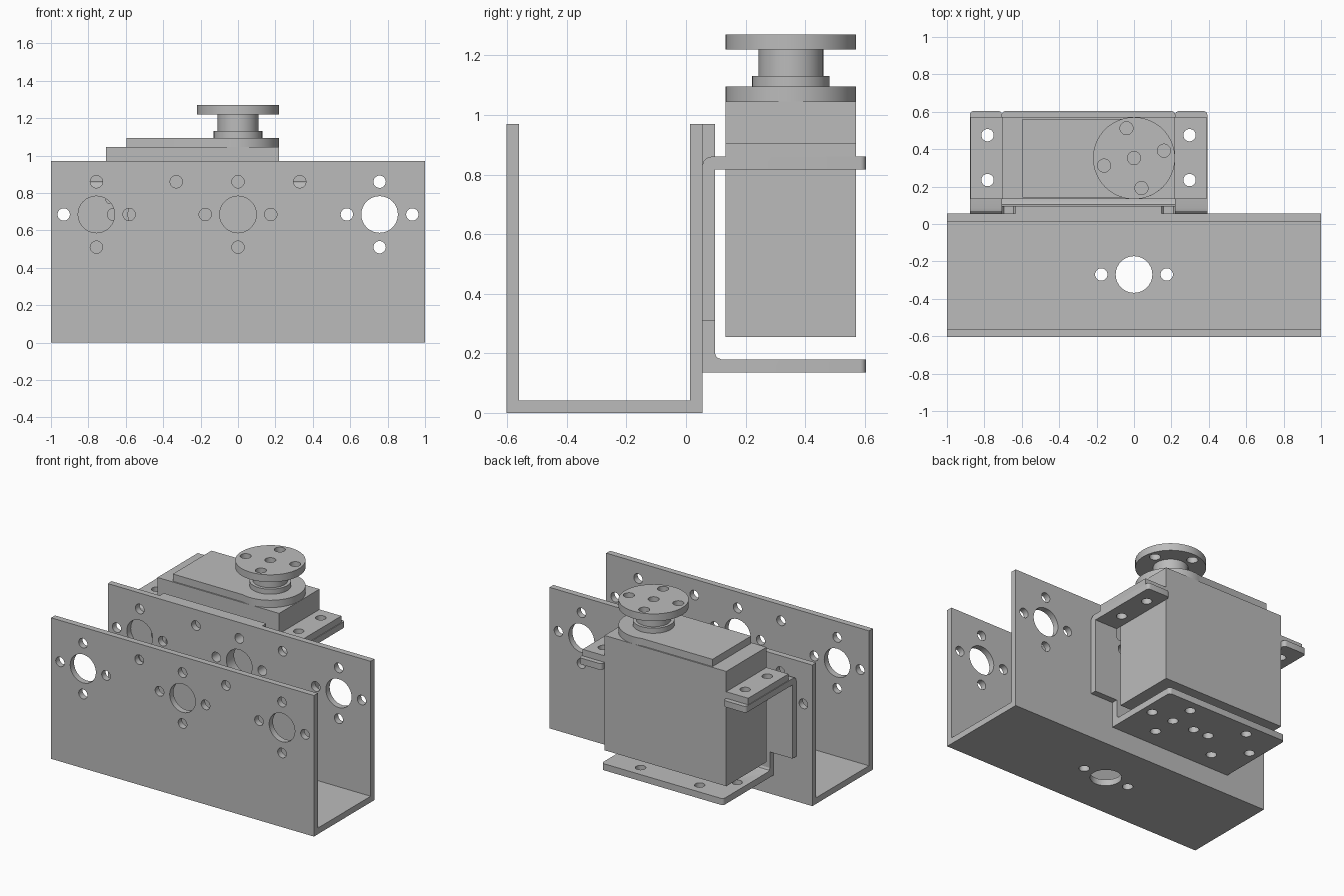
import bpy, bmesh, math
from mathutils import Vector

if "Cube" in bpy.data.objects:
    bpy.data.objects.remove(bpy.data.objects["Cube"], do_unlink=True)

GREY = (0.5, 0.5, 0.5, 1)
metal = bpy.data.materials.new("plain grey")
metal.use_nodes = True
metal.diffuse_color = GREY
metal.node_tree.nodes["Principled BSDF"].inputs["Base Color"].default_value = GREY

# Maps a 2D profile point plus depth to 3D for each extrusion axis
PLACE = {
    "x": lambda a, b, d: Vector((d, a, b)),
    "y": lambda a, b, d: Vector((a, d, b)),
    "z": lambda a, b, d: Vector((a, b, d)),
}


def add_prism(bm, outline, axis, lo, hi):
    place = PLACE[axis]
    base = [bm.verts.new(place(a, b, lo)) for a, b in outline]
    top = [bm.verts.new(place(a, b, hi)) for a, b in outline]
    bm.faces.new(base)
    bm.faces.new(top)
    n = len(base)
    for i in range(n):
        j = (i + 1) % n
        bm.faces.new((base[i], base[j], top[j], top[i]))


def circle(a, b, r, start=0, end=360, steps=40):
    full = end - start == 360
    count = steps if full else steps + 1
    angles = [math.radians(start + (end - start) * i / steps) for i in range(count)]
    return [(a + r * math.cos(t), b + r * math.sin(t)) for t in angles]


def rect(a0, a1, b0, b1):
    return [(a0, b0), (a1, b0), (a1, b1), (a0, b1)]


def to_object(name, bm):
    bmesh.ops.recalc_face_normals(bm, faces=bm.faces)
    mesh = bpy.data.meshes.new(name)
    bm.to_mesh(mesh)
    bm.free()
    mesh.materials.append(metal)
    obj = bpy.data.objects.new(name, mesh)
    bpy.context.collection.objects.link(obj)
    return obj


def make(name, outline, axis, lo, hi, round_tip=None):
    bm = bmesh.new()
    add_prism(bm, outline, axis, lo, hi)
    if round_tip:  # round the upright corners at the far free edge
        edges = [e for e in bm.edges if all(v.co.y > round_tip for v in e.verts)
                 and abs(e.verts[0].co.z - e.verts[1].co.z) > 0.01]
        bmesh.ops.bevel(bm, geom=edges, offset=0.02, segments=4, profile=0.5,
                        affect="EDGES")
    return to_object(name, bm)


def drill(obj, *groups):
    """Cut round holes; each group is (axis, lo, hi, [(a, b, radius), ...])."""
    bm = bmesh.new()
    for axis, lo, hi, holes in groups:
        for a, b, r in holes:
            add_prism(bm, circle(a, b, r, steps=32), axis, lo, hi)
    cutter = to_object("hole_cutter", bm)
    cutter.hide_render = True
    mod = obj.modifiers.new("holes", "BOOLEAN")
    mod.operation = "DIFFERENCE"
    mod.solver = "EXACT"
    mod.object = cutter
    bpy.context.view_layer.objects.active = obj
    bpy.ops.object.modifier_apply(modifier=mod.name)
    bpy.data.objects.remove(cutter, do_unlink=True)


BIG, SMALL, PITCH = 0.098, 0.033, 0.175


def cross(a, b, pitch=PITCH):
    return [(a + pitch, b, SMALL), (a - pitch, b, SMALL),
            (a, b + pitch, SMALL), (a, b - pitch, SMALL)]


# U channel with hole patterns in both walls and the floor
F, B, T, H = -0.603, 0.055, 0.042, 0.97
channel = make("channel", [(F, 0), (B, 0), (B, H), (B - T, H), (B - T, T),
                           (F + T, T), (F + T, H), (F, H)], "x", -1, 1)
ROW = 0.685
wall_holes = [(x, ROW + PITCH, SMALL) for x in (-0.33, 0.33)]
for x in (-0.757, 0, 0.757):
    wall_holes += cross(x, ROW) + [(x, ROW, BIG)]
floor_holes = [(0, -0.27, BIG), (PITCH, -0.27, SMALL), (-PITCH, -0.27, SMALL)]
drill(channel, ("y", F - 0.1, B + 0.1, wall_holes), ("z", -0.1, 0.1, floor_holes))

# Bracket wall: mirrored half outline with arms and relief notches
MID, BACK, TIP = -0.243, 0.097, 0.604
half = [(0.463, 0.135), (0.463, 0.31), (0.635, 0.31), (0.635, 0.817),
        (0.463, 0.817), (0.463, 0.76), (0.453, 0.745), (0.402, 0.745),
        (0.39, 0.76), (0.39, H)]
outline = [(MID + x, z) for x, z in half] + [(MID - x, z) for x, z in reversed(half)]
wall = make("bracket_wall", outline, "y", B, BACK)
drill(wall, ("y", 0, 0.2, cross(0, ROW) + cross(-0.49, ROW)
             + [(0, ROW, BIG), (-0.49, ROW, BIG)]))

# Bracket base flange with two screw crosses
base = make("bracket_base", [(BACK, 0.135), (TIP, 0.135), (TIP, 0.18), (0.118, 0.18),
                             (0.103, 0.186), (BACK, 0.2)],
            "x", MID - 0.463, MID + 0.463, round_tip=0.6)
CY = 0.352
base_holes = []
for x in (MID - 0.225, MID + 0.225):
    base_holes += cross(x, CY, 0.167)
base_holes += [(MID + 0.225, CY, SMALL)]
drill(base, ("z", 0.1, 0.25, base_holes))

# Bracket ears, bent over at the top of each arm
for side, s in (("left", 1), ("right", -1)):
    xs = sorted((MID + s * 0.463, MID + s * 0.635))
    tab = make(side + "_bracket_tab",
               [(B, 0.817), (TIP, 0.817), (TIP, 0.86), (0.085, 0.86),
                (0.07, 0.856), (0.059, 0.845), (B, 0.83)], "x", *xs, round_tip=0.6)
    drill(tab, ("z", 0.75, 0.95, [(MID + s * 0.54, y, SMALL) for y in (0.235, 0.475)]))

# Motor case and its mounting ears
Y0, Y1 = CY - 0.219, CY + 0.219
make("motor_case", rect(MID - 0.463, MID + 0.463, Y0, Y1), "z", 0.255, 1.045)
for side, s in (("left", 1), ("right", -1)):
    xs = sorted((MID + s * 0.463, MID + s * 0.63))
    ear = make(side + "_motor_ear", rect(*xs, Y0, Y1), "z", 0.86, 0.905)
    drill(ear, ("z", 0.8, 0.95, [(MID + s * 0.54, y, SMALL) for y in (0.235, 0.475)]))

# Gear cover with a round end
R = 0.219
make("gear_cover", circle(0, CY, R, -106, 106, 48)
     + [(-0.595, CY + 0.21), (-0.595, CY - 0.21)], "z", 1.045, 1.095)

# Output collar, hub and drilled horn disc
make("shaft_collar", circle(0, CY, 0.13), "z", 1.095, 1.13)
make("shaft_hub", circle(0, CY, 0.109), "z", 1.13, 1.22)
horn = make("horn_disc", circle(0, CY, R, steps=64), "z", 1.22, 1.27)
horn_holes = [(0, CY, 0.035)]
for k in range(4):
    t = math.radians(14 + 90 * k)
    horn_holes.append((0.165 * math.cos(t), CY + 0.165 * math.sin(t), 0.035))
drill(horn, ("z", 1.15, 1.35, horn_holes))

# Smooth the round walls, keep the edges crisp
bpy.ops.object.select_all(action="DESELECT")
for obj in bpy.context.collection.objects:
    if obj.type == "MESH" and metal.name in obj.data.materials:
        obj.select_set(True)
        bpy.context.view_layer.objects.active = obj
bpy.ops.object.shade_smooth_by_angle(angle=math.radians(30))
